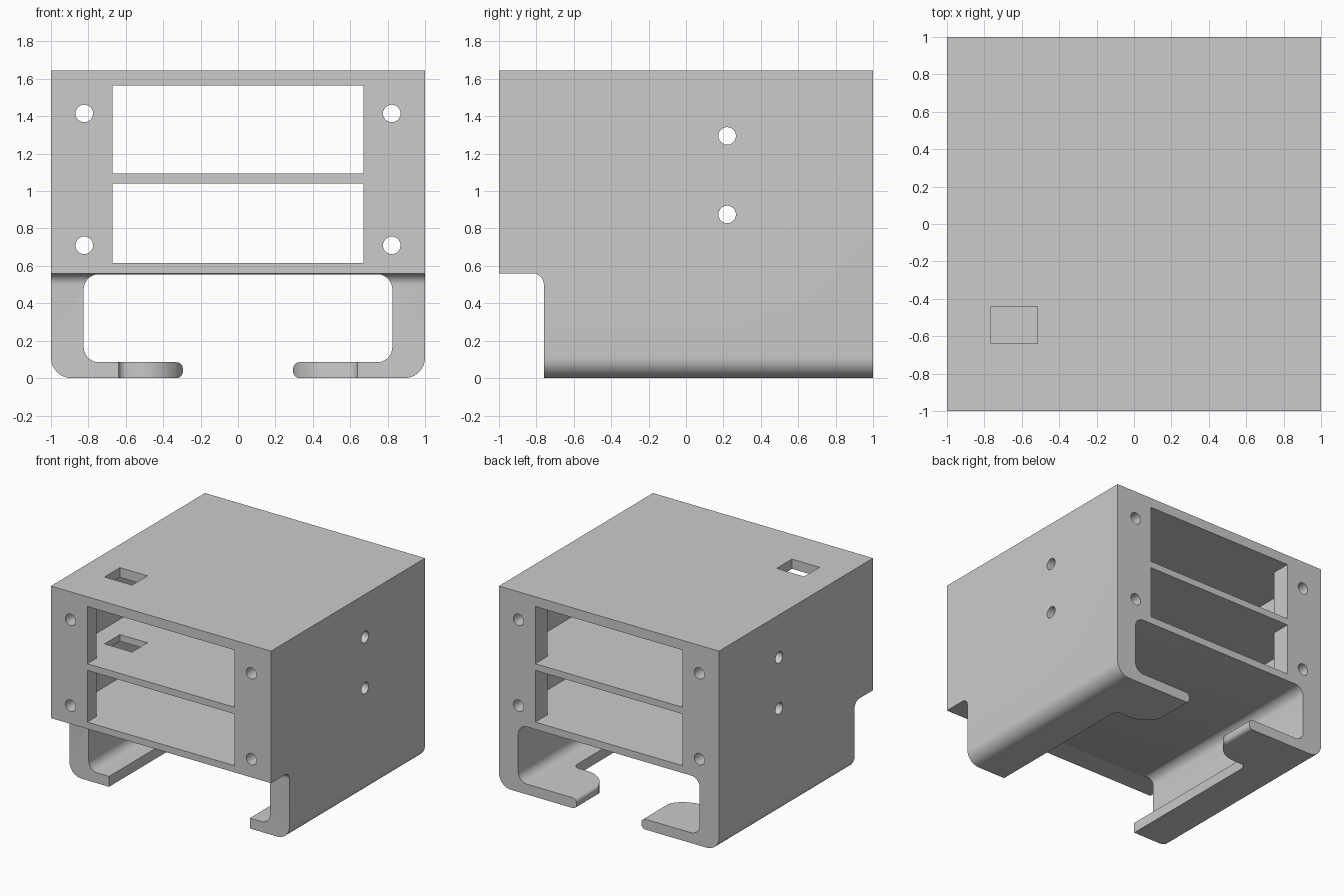
import bpy
import math
from mathutils import Vector

if "Cube" in bpy.data.objects:
    bpy.data.objects.remove(bpy.data.objects["Cube"], do_unlink=True)

grey = bpy.data.materials.new("light_grey")
grey.use_nodes = True
GREY = (0.6, 0.6, 0.6, 1)
grey.diffuse_color = GREY
grey.node_tree.nodes["Principled BSDF"].inputs["Base Color"].default_value = GREY


def rounded(corners, steps=8):
    """Outline from (a, b, radius) corners, each replaced by an arc."""
    out = []
    for i, (a, b, r) in enumerate(corners):
        p = Vector((a, b))
        if r == 0:
            out.append(p)
            continue
        u = (Vector(corners[i - 1][:2]) - p).normalized()
        v = (Vector(corners[(i + 1) % len(corners)][:2]) - p).normalized()
        centre = p + (u + v) * r          # all corners are square
        for k in range(steps + 1):
            t = math.pi / 2 * k / steps
            out.append(centre - v * r * math.cos(t) - u * r * math.sin(t))
    return out


def extrude(name, outline, axis, lo, hi):
    """Prism of a 2D outline along x, y or z."""
    def place(p, d):
        return {"x": (d, p[0], p[1]), "y": (p[0], d, p[1]), "z": (p[0], p[1], d)}[axis]
    n = len(outline)
    verts = [place(p, d) for d in (lo, hi) for p in outline]
    faces = [tuple(range(n)), tuple(range(n, 2 * n))]
    faces += [(i, (i + 1) % n, n + (i + 1) % n, n + i) for i in range(n)]
    mesh = bpy.data.meshes.new(name)
    mesh.from_pydata(verts, [], faces)
    obj = bpy.data.objects.new(name, mesh)
    bpy.context.collection.objects.link(obj)
    bpy.context.view_layer.objects.active = obj
    obj.select_set(True)
    bpy.ops.object.mode_set(mode="EDIT")
    bpy.ops.mesh.select_all(action="SELECT")
    bpy.ops.mesh.normals_make_consistent(inside=False)
    bpy.ops.object.mode_set(mode="OBJECT")
    obj.select_set(False)
    return obj


def cut(target, cutter):
    cutter.hide_render = True
    mod = target.modifiers.new("cut", "BOOLEAN")
    mod.operation, mod.solver, mod.object = "DIFFERENCE", "EXACT", cutter
    bpy.context.view_layer.objects.active = target
    bpy.ops.object.modifier_apply(modifier=mod.name)
    bpy.data.objects.remove(cutter, do_unlink=True)


def circle(a, b, r, n=24):
    return [(a + r * math.cos(2 * math.pi * i / n), b + r * math.sin(2 * math.pi * i / n))
            for i in range(n)]


def mirrored(half):
    """Complete a right half outline with its reflection in x."""
    return half + [(-x, *rest) for x, *rest in reversed(half)]


# Housing with hooked arms, as one front profile
TOP = 1.645
profile = mirrored([(1, TOP, 0), (1, 0, 0.11), (0.295, 0, 0.035), (0.295, 0.085, 0.035),
                    (0.825, 0.085, 0.08), (0.825, 0.555, 0.08)])
body = extrude("device_bracket", rounded(profile), "y", -1, 1)

# Step under the front
cut(body, extrude("front_step", rounded([(-1.2, -0.2, 0), (-0.76, -0.2, 0),
                                         (-0.76, 0.56, 0.06), (-1.2, 0.56, 0)]), "x", -1.2, 1.2))

# Hook lips narrow in front of the rounded rear tabs
lip = mirrored([(0.64, -1.2, 0), (0.64, 0.55, 0.05), (0.295, 0.55, -0.0)])
tab_gap = [(0.64, -1.2), (0.64, 0.5)]
tab_gap += [(0.595 - 0.045 + 0.045 * math.cos(t) + 0.045, 0.5 + 0.05 * math.sin(t))
            for t in (0.5, 1.0, 1.5)]
tab_gap += [(0.52 - 0.23 * math.sin(t), 0.78 - 0.23 * math.cos(t))
            for t in (math.pi / 2 * k / 8 for k in range(9))]
cut(body, extrude("lip_gap", mirrored(tab_gap), "z", -0.2, 0.3))

# Two bays, wider inside than their end openings
bay = mirrored([(0.67, -1.2), (0.67, -0.88), (0.92, -0.88),
                (0.92, 0.84), (0.67, 0.84), (0.67, 1.2)])
for low, high in ((0.615, 1.04), (1.095, 1.565)):
    cut(body, extrude("bay", bay, "z", low, high))

# Cable opening through the roof and shelf
cut(body, extrude("cable_opening", [(-0.765, -0.64), (-0.515, -0.64),
                                    (-0.515, -0.44), (-0.765, -0.44)], "z", 0.9, 2))

# Screw holes through the end flanges and the side walls
for x in (-0.822, 0.822):
    for z in (0.71, 1.415):
        cut(body, extrude("screw_hole", circle(x, z, 0.047), "y", -1.2, 1.2))
for z in (0.875, 1.295):
    cut(body, extrude("side_hole", circle(0.22, z, 0.047), "x", -1.2, 1.2))

body.data.materials.clear()
body.data.materials.append(grey)
body.select_set(True)
bpy.context.view_layer.objects.active = body
bpy.ops.object.shade_smooth_by_angle(angle=math.radians(30))
